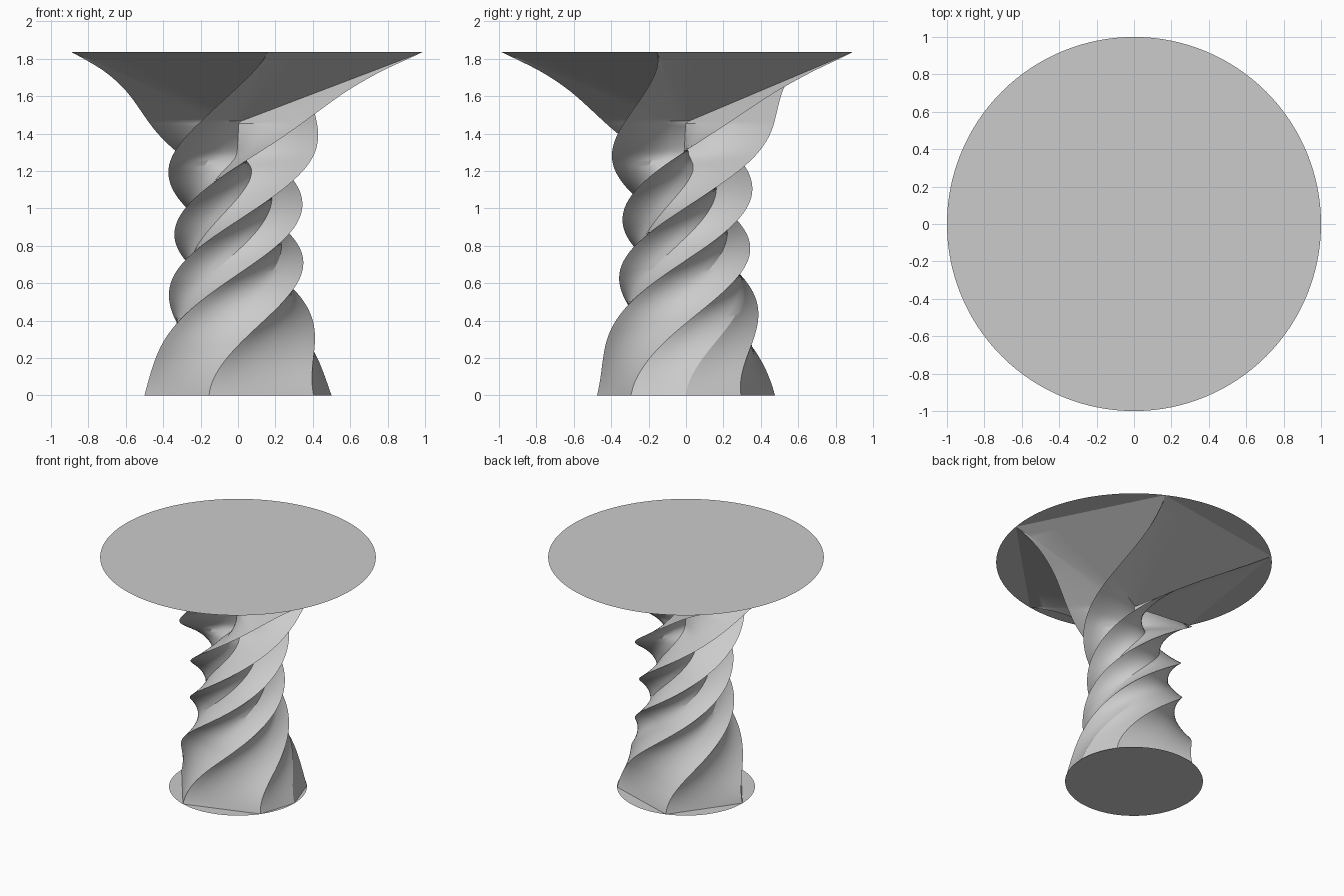
import bpy, bmesh, math
from mathutils import Vector

cube = bpy.data.objects.get("Cube")
if cube:
    bpy.data.objects.remove(cube, do_unlink=True)

HEIGHT = 1.836
APEX = 1.46          # height where the flared underside meets the axis
TWIST = math.radians(315)
RINGS = 144
CUTS = 5

grey = bpy.data.materials.new("light_grey")
grey.use_nodes = True
grey.diffuse_color = (0.6, 0.6, 0.6, 1)
grey.node_tree.nodes["Principled BSDF"].inputs["Base Color"].default_value = (0.6, 0.6, 0.6, 1)

# Ridge radius by height, and how far the grooves stay out (1 = flat side, 0 = axis)
RIDGE = [(0, 0.5), (0.25, 0.435), (0.55, 0.37), (0.8, 0.343), (1.0, 0.343),
         (1.2, 0.38), (1.45, 0.475), (1.6, 0.59), (1.72, 0.76), (HEIGHT, 1.0)]
GROOVE = [(0, 1), (0.45, 1), (0.75, 0.88), (0.95, 0.77), (1.1, 0.62),
          (1.2, 0.42), (1.3, 0.06), (HEIGHT, 0.05)]


def curve_at(table, z):
    """Smooth (cubic Hermite) reading of a height table."""
    def slope(i):
        a, b = table[max(i - 1, 0)], table[min(i + 1, len(table) - 1)]
        return (b[1] - a[1]) / (b[0] - a[0])
    i = max(k for k in range(len(table) - 1) if table[k][0] <= z)
    (z0, r0), (z1, r1) = table[i], table[i + 1]
    h = z1 - z0
    t = (z - z0) / h
    s = t * t * (3 - 2 * t)
    return (r0 * (1 - s) + r1 * s + h * slope(i) * t * (1 - t) ** 2
            - h * slope(i + 1) * t * t * (1 - t))


def polar(radius, angle, z):
    return Vector((radius * math.cos(angle), radius * math.sin(angle), z))


def section(z):
    """Five twisted ridges; grooves deepen upward, then open into a pyramid."""
    t = z / HEIGHT
    turn = TWIST * t * t * (3 - 2 * t)
    r = curve_at(RIDGE, z)
    cone = max(0.015, (z - APEX) / (HEIGHT - APEX))
    gap = math.radians(1) * (1 - t)
    corners = []
    for side in range(5):
        a, b = (math.radians(36 + 72 * (side + k)) for k in (0, 1))
        start, end = polar(r, a + turn, z), polar(r, b + turn, z)
        if z < APEX:
            depth = max(0.05, curve_at(GROOVE, z))
            if side == 4:        # short extra ridge rising from the base
                depth *= 1 + (1 / math.cos(math.pi / 5) - 1) * max(0, 1 - z)
            mid = start.lerp(end, 0.5 + 0.06 * math.sin(math.pi * t))
            groove = Vector((mid.x * depth, mid.y * depth, z))
            corners += [start, groove, groove.copy()]
        else:
            corners += [start, polar(cone, a + TWIST + gap, z), polar(cone, b + TWIST - gap, z)]
    return [p.lerp(q, k / CUTS)
            for p, q in zip(corners, corners[1:] + corners[:1]) for k in range(CUTS)]


def finish(bm, name):
    mesh = bpy.data.meshes.new(name)
    bm.to_mesh(mesh)
    bm.free()
    mesh.materials.append(grey)
    obj = bpy.data.objects.new(name, mesh)
    bpy.context.collection.objects.link(obj)
    return obj


# Twisted column with thin fins that spread under the top
bm = bmesh.new()
rings = [[bm.verts.new(p) for p in section(HEIGHT * k / RINGS)] for k in range(RINGS + 1)]
for low, high in zip(rings, rings[1:]):
    for i in range(len(low)):
        j = (i + 1) % len(low)
        bm.faces.new((low[i], low[j], high[j], high[i]))
bmesh.ops.remove_doubles(bm, verts=bm.verts, dist=0.00001)
column = finish(bm, "twisted_column")
bpy.ops.object.select_all(action='DESELECT')
column.select_set(True)
bpy.context.view_layer.objects.active = column
bpy.ops.object.shade_smooth_by_angle(angle=math.radians(25))

# Thin round top and base
for name, radius, z, flip in (("round_top", 1.0, HEIGHT, False), ("round_base", 0.5, 0, True)):
    bm = bmesh.new()
    bmesh.ops.create_circle(bm, cap_ends=True, segments=128, radius=radius)
    bmesh.ops.translate(bm, verts=bm.verts, vec=(0, 0, z))
    for face in bm.faces:
        face.normal_update()
        if (face.normal.z < 0) != flip:
            face.normal_flip()
    finish(bm, name)
